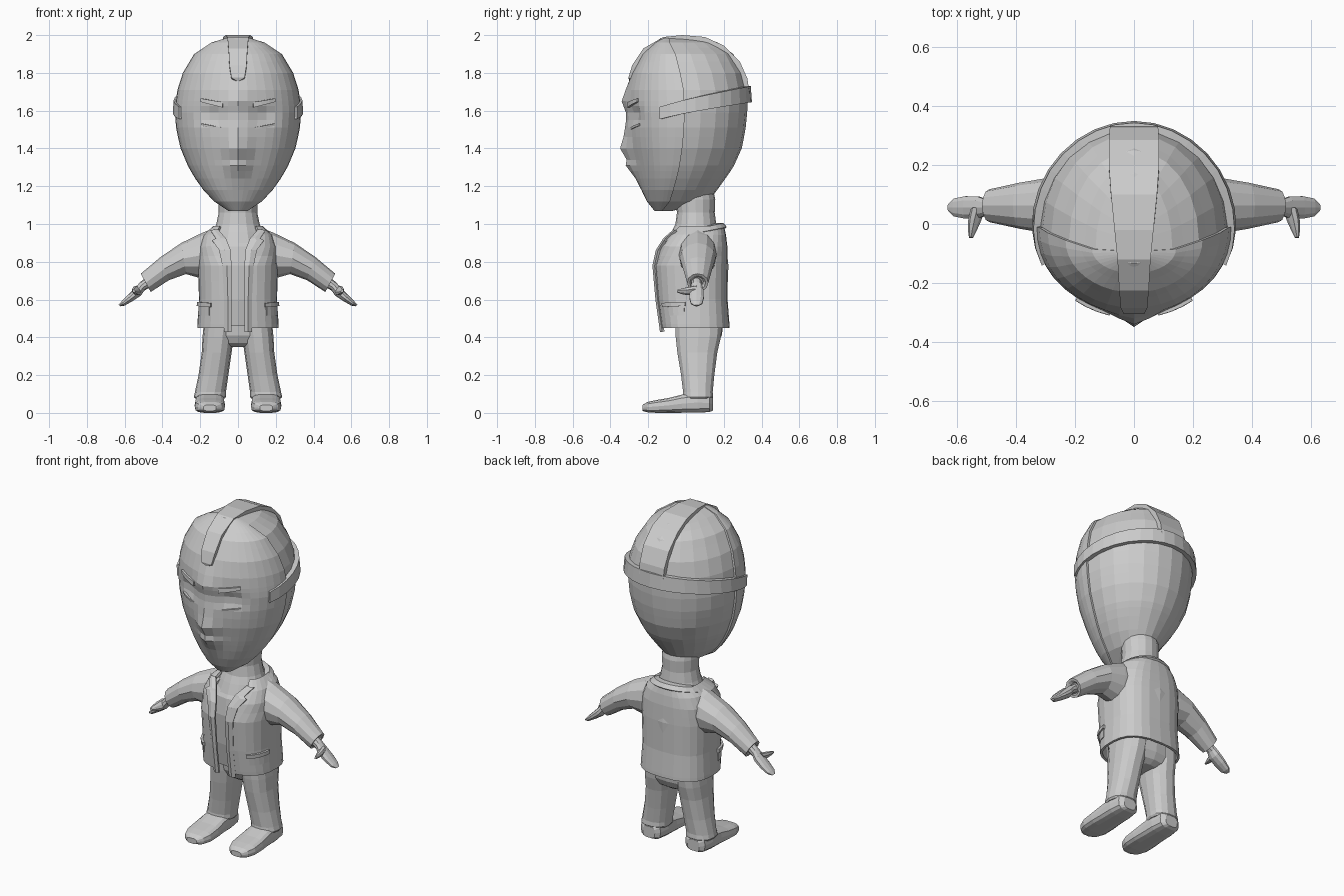
import bpy, bmesh
from math import sin, cos, pi, radians, exp
from mathutils import Vector as V


def grid(name, rows, closed=True, mirror=False, thick=0):
    """Skin rows of points; closed rows form a capped tube, open rows a sheet."""
    bm = bmesh.new()
    vs = [[bm.verts.new(p) for p in r] for r in rows]
    n = len(rows[0])
    for a, b in zip(vs, vs[1:]):
        for i in range(n if closed else n - 1):
            j = (i + 1) % n
            bm.faces.new((a[i], a[j], b[j], b[i]))
    if closed:
        bm.faces.new(vs[0])
        bm.faces.new(vs[-1])
    bmesh.ops.recalc_face_normals(bm, faces=bm.faces)
    me = bpy.data.meshes.new(name)
    bm.to_mesh(me)
    bm.free()
    ob = bpy.data.objects.new(name, me)
    bpy.context.collection.objects.link(ob)
    if thick:
        m = ob.modifiers.new("thickness", 'SOLIDIFY')
        m.thickness, m.offset = thick, 0
    if mirror:
        ob.modifiers.new("mirror", 'MIRROR')
    return ob


def spow(v, p):
    return (1 if v >= 0 else -1) * abs(v) ** p


def ring(c, a, b, n=12, p=1.0):
    """Closed (super)ellipse around c with half axes a and b."""
    c, a, b = V(c), V(a), V(b)
    return [c + a * spow(cos(2 * pi * i / n), p) + b * spow(sin(2 * pi * i / n), p)
            for i in range(n)]


def look(table, z):
    """Linear interpolation in a table sorted by its first column."""
    if z <= table[0][0]:
        return table[0][1:]
    for a, b in zip(table, table[1:]):
        if z <= b[0]:
            t = (z - a[0]) / (b[0] - a[0])
            return [u + (v - u) * t for u, v in zip(a[1:], b[1:])]
    return table[-1][1:]


def sec(table, deg, z, off=0.0, p=1.0):
    """Point on a body whose rows are z, half width, side y, front y, back y."""
    w, yc, yf, yb = look(table, z)
    c, s = cos(radians(deg)), sin(radians(deg))
    d = yb - yc if s > 0 else yc - yf
    return V((w * spow(c, p) + off * c, yc + d * spow(s, p) + off * s, z))


def band(name, table, a0, a1, n, lo, hi, off, p=1.0, deep=0.05, mirror=False):
    """Raised strip lying on a body from angle a0 to a1."""
    rows = []
    for i in range(n + 1):
        t = i / n
        d, l, h = a0 + (a1 - a0) * t, lo(t), hi(t)
        rows.append([sec(table, d, l, off, p), sec(table, d, h, off, p),
                     sec(table, d, h, off - deep, p), sec(table, d, l, off - deep, p)])
    return grid(name, rows, mirror=mirror)


# head: z, half width, seam y, front y, back y
HEAD = [(1.07, .04, -.125, -.155, -.07), (1.12, .115, -.085, -.195, .12),
        (1.2, .19, -.06, -.225, .18), (1.3, .25, -.035, -.25, .25),
        (1.4, .292, -.02, -.275, .295), (1.5, .315, -.01, -.29, .315),
        (1.6, .323, -.008, -.298, .325), (1.7, .312, -.01, -.295, .325),
        (1.8, .28, -.03, -.272, .305), (1.9, .22, -.055, -.22, .25),
        (1.96, .13, -.085, -.155, .17), (1.985, .05, -.09, -.12, .09)]
# profile bumps along the centre line: chin, lips, nose, brow
BUMP = [(1.15, 0), (1.24, .02), (1.31, .055), (1.34, .042), (1.4, .062), (1.46, .035),
        (1.51, .02), (1.58, .005), (1.65, .032), (1.71, .015), (1.8, 0)]


def face_point(deg, z):
    v = sec(HEAD, deg, z, .012)
    x = abs(v.x)
    v.y -= look(BUMP, z)[0] * exp(-(x / .06) ** 2)
    v.y += .032 * exp(-((x - .14) / .06) ** 2 - ((z - 1.575) / .045) ** 2)
    return v


rows = []
for z in (1.07, 1.095, 1.12, 1.18, 1.24, 1.28, 1.31, 1.34, 1.4, 1.46, 1.51, 1.55, 1.59,
          1.625, 1.65, 1.71, 1.8, 1.86, 1.9, 1.935, 1.96, 1.985):
    back = [sec(HEAD, 15 * i, z) for i in range(13)]
    front = [face_point(180 + 9 * i, z) for i in range(21)]
    rows.append(back + front)
grid("head", rows)

# brows and lower eyelids
band("brow", HEAD, -76, -54, 3, lambda t: 1.617 + .03 * t, lambda t: 1.645 + .02 * t,
     .022, mirror=True)
band("eyelid", HEAD, -74, -54, 3, lambda t: 1.5 + .02 * t, lambda t: 1.512 + .02 * t,
     .014, mirror=True)

# cap band around the back of the head
band("cap_band", HEAD, -25, 205, 20,
     lambda t: 1.555 + .09 * sin(pi * t), lambda t: 1.62 + .11 * sin(pi * t), .024)

# raised stripe over the crown: y, z, half width
rows = []
for y, z, w in [(-.305, 1.775, .035), (-.285, 1.84, .045), (-.225, 1.93, .05),
                (-.12, 1.99, .056), (-.02, 2, .066), (.1, 1.99, .078), (.2, 1.945, .085),
                (.285, 1.86, .085), (.325, 1.77, .082), (.335, 1.7, .08)]:
    inner = V((0, y, z)) + (V((0, 0, 1.6)) - V((0, y, z))).normalized() * .07
    rows.append([V((-w, y, z)), V((w, y, z)), V((w, *inner[1:])), V((-w, *inner[1:]))])
grid("crown_stripe", rows)
tip = rows[0]
grid("stripe_tip", [tip, [V((p.x * .1, p.y + .005, p.z - .02)) for p in tip]])

# neck
grid("neck", [ring((0, y, z), (rx, 0, 0), (0, ry, 0), 16) for y, z, rx, ry in
              [(.05, .9, .15, .15), (.05, .96, .13, .125), (.052, 1.0, .115, .108),
               (.052, 1.06, .102, .1), (.05, 1.13, .105, .105), (.04, 1.2, .1, .1)]])

# shirt inside the jacket
grid("shirt", [ring((0, .05, z), (rx, 0, 0), (0, ry, 0), 16, .8) for z, rx, ry in
               [(.46, .18, .14), (.6, .18, .165), (.78, .175, .175),
                (.88, .15, .16), (.94, .12, .12)]])

# jacket shell, open down the front
COAT = [(.45, .205, .05, -.12, .22), (.6, .2, .05, -.145, .213), (.78, .205, .05, -.16, .215),
        (.88, .2, .05, -.135, .212), (.94, .175, .05, -.1, .205), (.985, .125, .06, -.05, .195)]
rows = []
for z in (.45, .47, .6, .7, .78, .83, .88, .94, .985):
    end = -82 + max(0, z - .78) * 170
    rows.append([sec(COAT, end + (180 - 2 * end) * i / 24, z, .004 * (z < .48), .75)
                 for i in range(25)])
grid("jacket", rows, closed=False, thick=.014)

# front plackets widening into lapels: z, inner x, outer x, y
rows = [[V((a, y, z)), V(((a + b) / 2, y - .003, z)), V((b, y + .008, z))] for z, a, b, y in
        [(.43, .035, .07, -.128), (.6, .035, .07, -.152), (.78, .035, .08, -.168),
         (.86, .04, .098, -.15), (.91, .06, .135, -.118), (.92, .065, .115, -.112),
         (.965, .105, .145, -.06)]]
grid("lapel", rows, closed=False, mirror=True, thick=.014)

# collar around the neck
rows = []
for w, f, b, drop in [(.115, -.045, .165, 0), (.14, -.075, .195, 0), (.165, -.09, .212, .02)]:
    m, d = (f + b) / 2, (b - f) / 2
    rows.append([V((w * cos(a), m + d * sin(a), .968 + .032 * sin(a) - drop))
                 for a in [radians(-50 + 280 * i / 18) for i in range(19)]])
grid("collar", rows, closed=False, thick=.012)

# pockets with flaps
band("pocket", COAT, -50, -12, 4, lambda t: .515, lambda t: .57, .012, .75, .03, True)
band("pocket_flap", COAT, -54, -10, 4, lambda t: .56 + .006 * t, lambda t: .582 + .006 * t,
     .02, .75, .03, True)


def limb(name, stations, yc, n=12, p=1.0):
    """Mirrored arm part from stations: top x, z, bottom x, z, half depth in y."""
    rows = []
    for tx, tz, bx, bz, h in stations:
        rows.append(ring(((tx + bx) / 2, yc, (tz + bz) / 2),
                         ((tx - bx) / 2, 0, (tz - bz) / 2), (0, h, 0), n, p))
    return grid(name, rows, mirror=True)


# sleeves and hands
limb("sleeve", [(.11, .985, .16, .7, .1), (.19, .953, .205, .715, .1), (.3, .9, .275, .735, .095),
                (.41, .825, .365, .703, .078), (.515, .737, .462, .64, .056),
                (.508, .728, .468, .652, .042), (.49, .72, .46, .67, .03)], .062)
limb("hand", [(.49, .715, .465, .665, .028), (.515, .695, .495, .648, .03),
              (.54, .668, .515, .62, .039), (.58, .627, .558, .592, .04),
              (.615, .592, .6, .568, .032), (.632, .572, .622, .564, .013)], .056, 10)
grid("thumb", [ring(c, (r, 0, r * .3), (0, r * .3, r), 8) for c, r in
               [((.53, .05, .65), .024), ((.54, .01, .645), .022), ((.548, -.025, .645), .014),
                ((.552, -.046, .645), .007)]], mirror=True)

# trousers: hips and legs
grid("hips", [ring((0, .07, z), (rx, 0, 0), (0, ry, 0), 16, .8) for z, rx, ry in
              [(.35, .06, .07), (.37, .13, .1), (.41, .17, .12), (.5, .178, .13)]])
grid("leg", [ring((x, y, z), (rx, 0, 0), (0, ry, 0), 14, .85) for x, y, z, rx, ry in
             [(.095, .068, .5, .083, .13), (.105, .065, .4, .083, .122),
              (.113, .06, .32, .079, .108), (.13, .062, .2, .079, .09),
              (.146, .063, .11, .082, .08), (.149, .063, .085, .085, .083),
              (.149, .063, .075, .078, .075)]], mirror=True)

# shoes: y, top z, half width
grid("shoe", [ring((.149, y, t / 2 + b / 2), (w, 0, 0), (0, 0, (t - b) / 2), 14, .6)
              for y, t, b, w in
              [(.143, .08, .012, .04), (.125, .1, .004, .066), (.06, .11, 0, .076),
               (-.02, .098, 0, .077), (-.09, .08, 0, .081), (-.16, .068, 0, .08),
               (-.205, .058, .003, .064), (-.23, .042, .01, .034)]], mirror=True)
